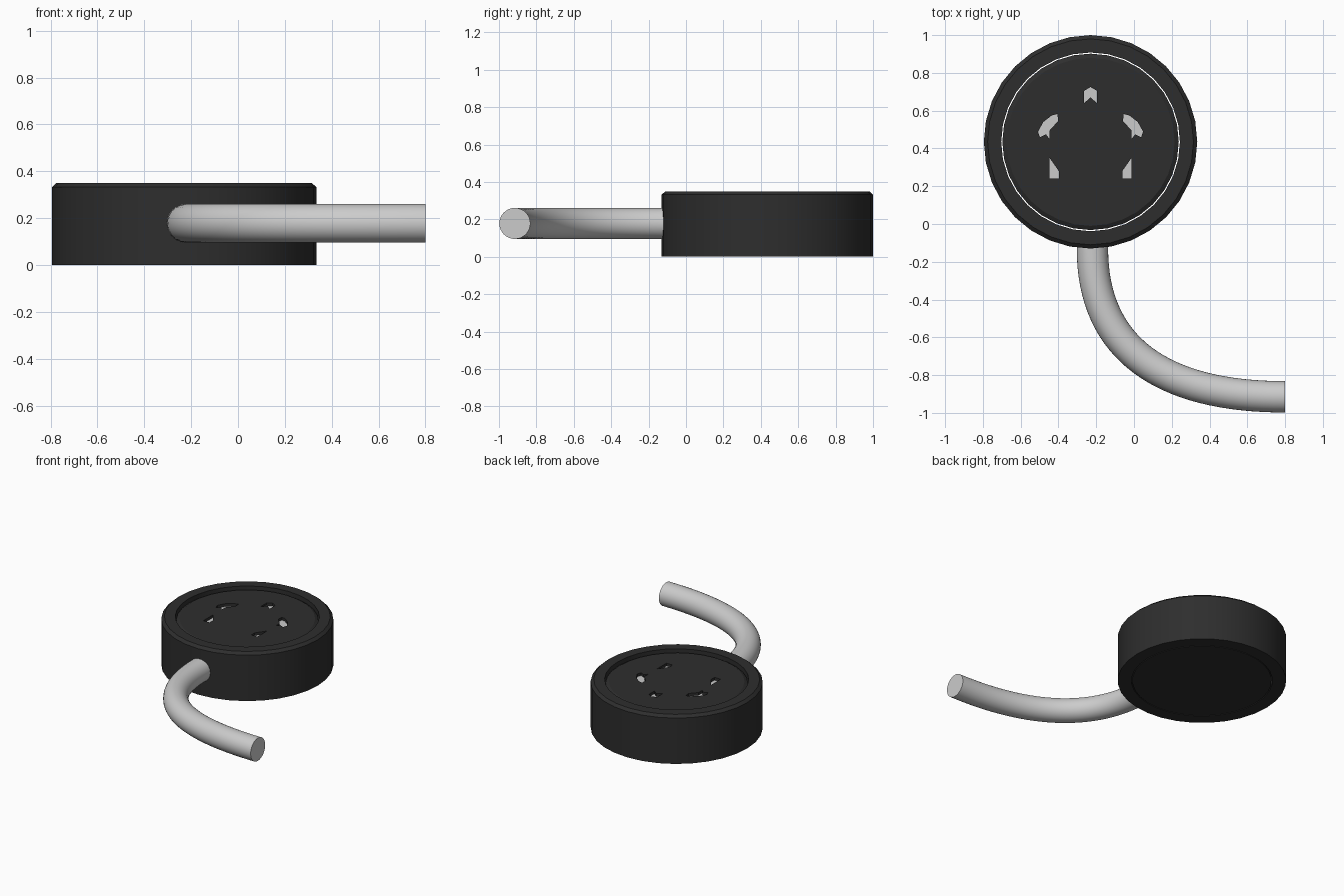
import bpy, bmesh, math
from mathutils import Vector

if "Cube" in bpy.data.objects:
    bpy.data.objects.remove(bpy.data.objects["Cube"])

CX, CY = -0.23, 0.435      # centre of the round body
TOP = 0.335                # height of the recessed lid


def material(name, v):
    m = bpy.data.materials.new(name)
    m.diffuse_color = (v, v, v, 1)
    m.use_nodes = True
    m.node_tree.nodes["Principled BSDF"].inputs["Base Color"].default_value = m.diffuse_color
    return m


dark = material("dark_grey", 0.027)
light = material("light_grey", 0.6)


def add_object(name, bm, mat):
    bmesh.ops.recalc_face_normals(bm, faces=bm.faces[:])
    me = bpy.data.meshes.new(name)
    bm.to_mesh(me)
    bm.free()
    me.materials.append(mat)
    ob = bpy.data.objects.new(name, me)
    bpy.context.collection.objects.link(ob)
    return ob


def smooth(ob):
    bpy.ops.object.select_all(action='DESELECT')
    ob.select_set(True)
    bpy.context.view_layer.objects.active = ob
    bpy.ops.object.shade_smooth_by_angle(angle=math.radians(30))


def lathe(name, profile, closed, mat, sides=32):
    """Spin an (r, z) profile around the body axis."""
    bm = bmesh.new()
    vs = [bm.verts.new((CX + r, CY, z)) for r, z in profile]
    es = [bm.edges.new(p) for p in zip(vs, vs[1:])]
    if closed:
        es.append(bm.edges.new((vs[-1], vs[0])))
    bmesh.ops.spin(bm, geom=vs + es, cent=(CX, CY, 0), axis=(0, 0, 1),
                   angle=math.tau, steps=sides, use_merge=True)
    bmesh.ops.remove_doubles(bm, verts=bm.verts[:], dist=1e-4)
    return add_object(name, bm, mat)


def prism(name, outline, z0, z1, mat):
    """Extrude an outline given relative to the body centre."""
    bm = bmesh.new()
    f = bm.faces.new([bm.verts.new((CX + x, CY + y, z0)) for x, y in outline])
    ext = bmesh.ops.extrude_face_region(bm, geom=[f])["geom"]
    bmesh.ops.translate(bm, vec=(0, 0, z1 - z0),
                        verts=[v for v in ext if isinstance(v, bmesh.types.BMVert)])
    return add_object(name, bm, mat)


# Outer ring with chamfered top edge
smooth(lathe("outer_ring", [(0.473, 0), (0.565, 0), (0.565, 0.332),
                            (0.545, 0.35), (0.473, 0.35)], True, dark))

# Inner core, separated from the ring by a hairline gap
core = lathe("inner_core", [(0, 0), (0.467, 0), (0.467, 0.322),
                            (0.445, TOP), (0, TOP)], False, dark)

# Five openings in the lid, with light plates at their floors
top_slot = [(-0.034, 0.205), (-0.034, 0.27), (0, 0.29),
            (0.034, 0.27), (0.034, 0.205), (0, 0.235)]
upper_slot = [(-0.175, 0.147), (-0.172, 0.11), (-0.217, 0.06), (-0.217, 0.015),
              (-0.236, 0.04), (-0.268, 0.024), (-0.278, 0.054),
              (-0.25, 0.105), (-0.205, 0.14)]
lower_slot = [(-0.217, -0.085), (-0.172, -0.14), (-0.172, -0.193), (-0.217, -0.193)]
lower_slot = [(-0.217, -0.193), (-0.217, -0.085), (-0.168, -0.155), (-0.168, -0.193)]


def mirror(outline):
    return [(-x, y) for x, y in reversed(outline)]


slots = [top_slot, upper_slot, mirror(upper_slot), lower_slot, mirror(lower_slot)]
for i, outline in enumerate(slots):
    cutter = prism("slot_cutter", outline, TOP - 0.025, TOP + 0.02, dark)
    cutter.hide_render = True
    mod = core.modifiers.new("slot", 'BOOLEAN')
    mod.operation = 'DIFFERENCE'
    mod.solver = 'EXACT'
    mod.object = cutter
    bpy.context.view_layer.objects.active = core
    bpy.ops.object.modifier_apply(modifier=mod.name)
    bpy.data.objects.remove(cutter)
    prism("slot_plate_%d" % (i + 1), outline, TOP - 0.028, TOP - 0.02, light)
smooth(core)

# Cable: round tube swept along one bezier
R, ZC, SIDES, STEPS = 0.083, 0.178, 32, 32
P = [Vector(p) for p in ((-0.22, -0.13, ZC), (-0.22, -0.66, ZC),
                         (0.15, -0.915, ZC), (0.8, -0.915, ZC))]
path = [(Vector((-0.22, -0.08, ZC)), Vector((0, -1, 0)))]
for i in range(STEPS + 1):
    t = i / STEPS
    u = 1 - t
    pos = u**3 * P[0] + 3*u*u*t * P[1] + 3*u*t*t * P[2] + t**3 * P[3]
    tan = u*u * (P[1] - P[0]) + 2*u*t * (P[2] - P[1]) + t*t * (P[3] - P[2])
    path.append((pos, tan.normalized()))

bm = bmesh.new()
up = Vector((0, 0, 1))
rings = []
for pos, tan in path:
    side = tan.cross(up)
    rings.append([bm.verts.new(pos + R * (math.cos(a) * side + math.sin(a) * up))
                  for a in (math.tau * k / SIDES for k in range(SIDES))])
for a, b in zip(rings, rings[1:]):
    for k in range(SIDES):
        n = (k + 1) % SIDES
        bm.faces.new((a[k], a[n], b[n], b[k]))
bm.faces.new(rings[0])
bm.faces.new(rings[-1])
smooth(add_object("cable", bm, light))
